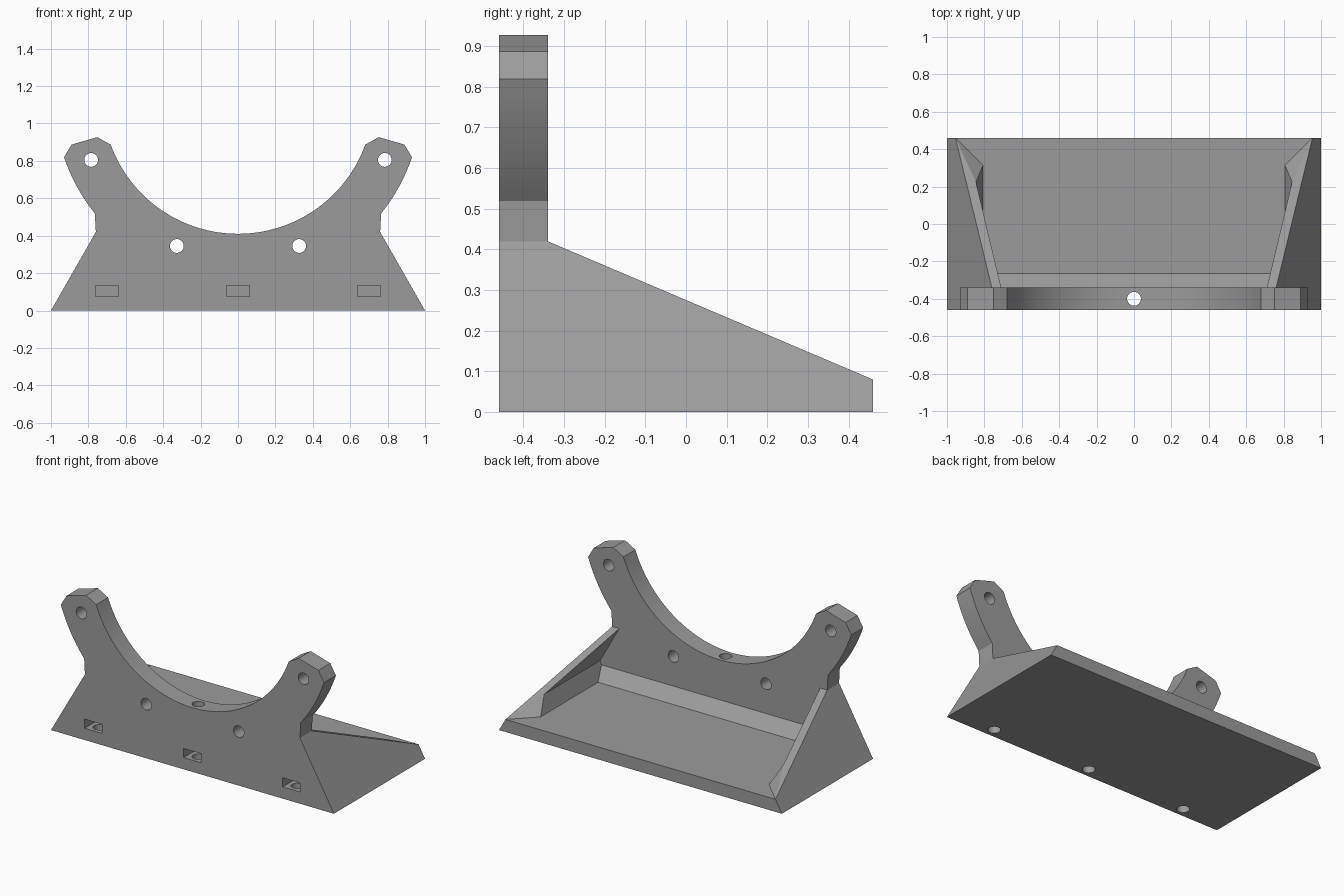
import bpy, bmesh, math
from mathutils import Vector

if "Cube" in bpy.data.objects:
    bpy.data.objects.remove(bpy.data.objects["Cube"])

grey = bpy.data.materials.new("mid grey")
grey.diffuse_color = (0.33, 0.33, 0.33, 1)
grey.use_nodes = True
grey.node_tree.nodes["Principled BSDF"].inputs["Base Color"].default_value = grey.diffuse_color


def make(name, bm):
    bmesh.ops.recalc_face_normals(bm, faces=bm.faces)
    me = bpy.data.meshes.new(name)
    bm.to_mesh(me)
    bm.free()
    ob = bpy.data.objects.new(name, me)
    bpy.context.collection.objects.link(ob)
    me.materials.append(grey)
    return ob


def extrude(name, pts, vec):
    bm = bmesh.new()
    f = bm.faces.new([bm.verts.new(p) for p in pts])
    r = bmesh.ops.extrude_face_region(bm, geom=[f])
    vs = [v for v in r["geom"] if isinstance(v, bmesh.types.BMVert)]
    bmesh.ops.translate(bm, verts=vs, vec=vec)
    return make(name, bm)


def hull(name, pts):
    bm = bmesh.new()
    for p in pts:
        bm.verts.new(p)
    bmesh.ops.convex_hull(bm, input=bm.verts)
    bmesh.ops.dissolve_limit(bm, angle_limit=0.01, verts=bm.verts, edges=bm.edges)
    return make(name, bm)


def cylinder(name, a, b, r=0.037):
    a, b = Vector(a), Vector(b)
    bm = bmesh.new()
    bmesh.ops.create_cone(bm, cap_ends=True, segments=24, radius1=r, radius2=r,
                          depth=(b - a).length)
    rot = (b - a).to_track_quat("Z", "Y").to_matrix()
    bmesh.ops.rotate(bm, verts=bm.verts, matrix=rot)
    bmesh.ops.translate(bm, verts=bm.verts, vec=(a + b) / 2)
    return make(name, bm)


def combine(ob, other, op):
    m = ob.modifiers.new("cut", "BOOLEAN")
    m.operation, m.object, m.solver = op, other, "EXACT"
    bpy.context.view_layer.objects.active = ob
    bpy.ops.object.modifier_apply(modifier=m.name)
    bpy.data.objects.remove(other)


F, M, B = -0.46, -0.34, 0.46   # front, plate back, rear
CZ = 1.134                     # centre height of the cradle arc


def arc(r, a0, a1, n):
    return [(r * math.cos(a), CZ + r * math.sin(a))
            for a in (math.radians(a0 + (a1 - a0) * i / n) for i in range(n + 1))]


# Upright plate: right half outline, mirrored
half = [(1, 0), (0.76, 0.42)] + arc(0.982, -38.8, -18.7, 8)
half += [(0.89, 0.887), (0.752, 0.927)] + arc(0.724, -20, -90, 22)
outline = half + [(-x, z) for x, z in reversed(half[:-1])]
bracket = extrude("cradle_bracket", [(x, F, z) for x, z in outline], (0, M - F, 0))

# Base wedge with leaning outer sides
base = hull("base", [(s * x, y, z) for s in (-1, 1) for x, y, z in
            [(1, M, 0), (0.76, M, 0.42), (1, B, 0), (1 - 0.08 * 0.24 / 0.42, B, 0.08)]])

# Pocket between the two gussets, with chamfered floor edges
section = [(0.807, 0.08), (0.845, 0.18), (0.654, 0.52)]
ends = []
for s in (-1, 1):
    for x, z in section:
        ends.append((s * x, 0.7, z))
    ends += [(s * 0.807, -0.265, 0.08), (s * 0.845, -0.365, 0.18),
             (s * 0.654, -0.705, 0.52)]
combine(base, hull("pocket_cutter", ends), "DIFFERENCE")

# Bevelled rear ends of the gussets
A, P, C = Vector((0.954, B, 0.08)), Vector((0.807, 0.315, 0.08)), Vector((0.845, 0.225, 0.18))
along = (A - P).normalized()
up = (C - P) - along * (C - P).dot(along)
back = Vector((-up.x, -up.y, 0)).normalized() * 0.25
for s in (-1, 1):
    pts = []
    for q in (P - along * 0.2, A + along * 0.2):
        pts += [q, q + up * 2, q + back, q + back + Vector((0, 0, 2 * up.z))]
    combine(base, hull("bevel_cutter", [(s * p.x, p.y, p.z) for p in pts]), "DIFFERENCE")

combine(bracket, base, "UNION")

# Bolt holes through the plate
for s in (-1, 1):
    for x, z in ((0.785, 0.805), (0.327, 0.345)):
        combine(bracket, cylinder("bolt_cutter", (s * x, -0.6, z), (s * x, -0.2, z)),
                "DIFFERENCE")

# Nut slots and vertical screw holes; the middle one runs right through
for x in (-0.7, 0, 0.7):
    slot = hull("slot_cutter", [(x + i, y, z) for i in (-0.062, 0.062)
                                for y in (-0.6, -0.345) for z in (0.075, 0.133)])
    combine(bracket, slot, "DIFFERENCE")
    top = 0.6 if x == 0 else 0.24
    combine(bracket, cylinder("screw_cutter", (x, -0.4, -0.1), (x, -0.4, top)), "DIFFERENCE")

bpy.ops.object.select_all(action="DESELECT")
bracket.select_set(True)
bpy.context.view_layer.objects.active = bracket
bpy.ops.object.shade_smooth_by_angle(angle=math.radians(20))
